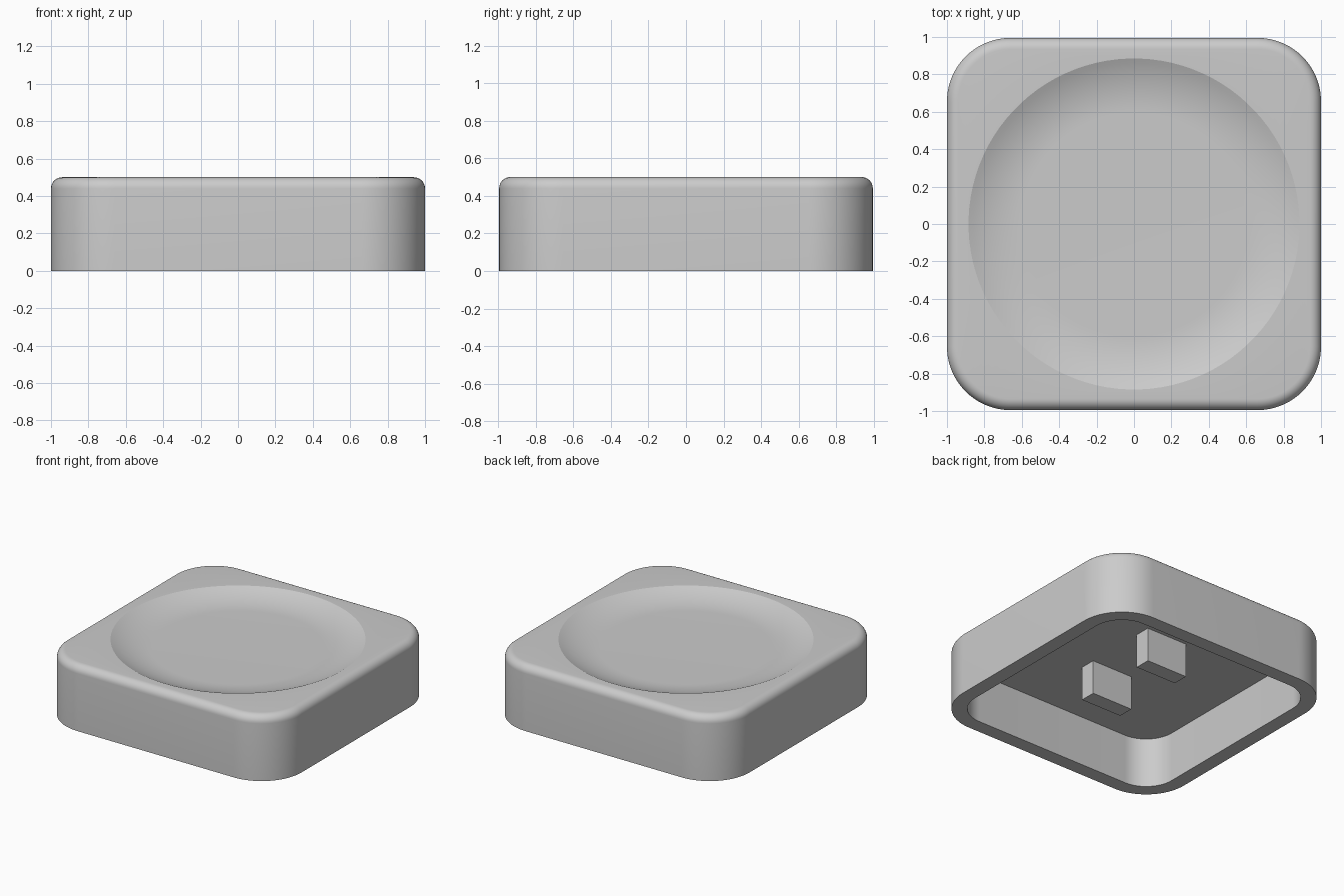
import bpy
import bmesh
from math import sin, cos, pi, radians

if "Cube" in bpy.data.objects:
    bpy.data.objects.remove(bpy.data.objects["Cube"], do_unlink=True)

HALF_X, HALF_Y, HEIGHT = 1.0, 0.995, 0.5
CORNER, FILLET, WALL, CEILING = 0.34, 0.06, 0.11, 0.38
RIM_R, FLOOR_R, RIM_SLOPE = 0.885, 0.6, radians(25.5)
K = 24  # points per corner

plastic = bpy.data.materials.new("light grey plastic")
plastic.use_nodes = True
grey = (0.6, 0.6, 0.6, 1.0)
plastic.diffuse_color = grey
plastic.node_tree.nodes["Principled BSDF"].inputs["Base Color"].default_value = grey


def finish(bm, name):
    bmesh.ops.recalc_face_normals(bm, faces=bm.faces)
    mesh = bpy.data.meshes.new(name)
    bm.to_mesh(mesh)
    bm.free()
    mesh.materials.append(plastic)
    obj = bpy.data.objects.new(name, mesh)
    bpy.context.collection.objects.link(obj)
    return obj


def rounded_square(bm, inset, z):
    """Loop of the rounded outline, moved inwards by inset."""
    r = CORNER - inset
    loop = []
    for q, (sx, sy) in enumerate([(1, 1), (-1, 1), (-1, -1), (1, -1)]):
        for j in range(K):
            a = (q + j / (K - 1)) * pi / 2
            loop.append(bm.verts.new((sx * (HALF_X - CORNER) + r * cos(a),
                                      sy * (HALF_Y - CORNER) + r * sin(a), z)))
    return loop


def circle(bm, r, z):
    return [bm.verts.new((r * cos(a), r * sin(a), z))
            for a in ((i + 0.5) / K * pi / 2 for i in range(4 * K))]


# Hollow cap: inner wall, base rim, outer wall, rounded top edge, dish
bm = bmesh.new()
loops = [rounded_square(bm, WALL, CEILING),
         rounded_square(bm, WALL, 0),
         rounded_square(bm, 0, 0)]
for i in range(9):
    a = i / 8 * pi / 2
    loops.append(rounded_square(bm, FILLET * (1 - cos(a)),
                                HEIGHT - FILLET * (1 - sin(a))))

# Dish: flat floor rising along an arc to a crisp rim
arc_r = (RIM_R - FLOOR_R) / sin(RIM_SLOPE)
floor_z = HEIGHT - arc_r * (1 - cos(RIM_SLOPE))
for i in range(10, -1, -1):
    a = RIM_SLOPE * i / 10
    loops.append(circle(bm, FLOOR_R + arc_r * sin(a), floor_z + arc_r * (1 - cos(a))))

for lower, upper in zip(loops, loops[1:]):
    for i in range(4 * K):
        n = (i + 1) % (4 * K)
        bm.faces.new((lower[i], lower[n], upper[n], upper[i]))
bm.faces.new(loops[0])
bm.faces.new(loops[-1])
cap = finish(bm, "cap_shell")

bpy.ops.object.select_all(action="DESELECT")
cap.select_set(True)
bpy.context.view_layer.objects.active = cap
bpy.ops.object.shade_smooth_by_angle(angle=radians(20))

# Two mounting prongs hanging from the ceiling
TIP, ROOT = 0.12, CEILING + 0.01
for name, side in (("front_prong", -1), ("back_prong", 1)):
    bm = bmesh.new()
    bmesh.ops.create_cube(bm, size=1)
    bmesh.ops.scale(bm, verts=bm.verts, vec=(0.345, 0.12, ROOT - TIP))
    bmesh.ops.translate(bm, verts=bm.verts, vec=(0, side * 0.295, (ROOT + TIP) / 2))
    finish(bm, name)
